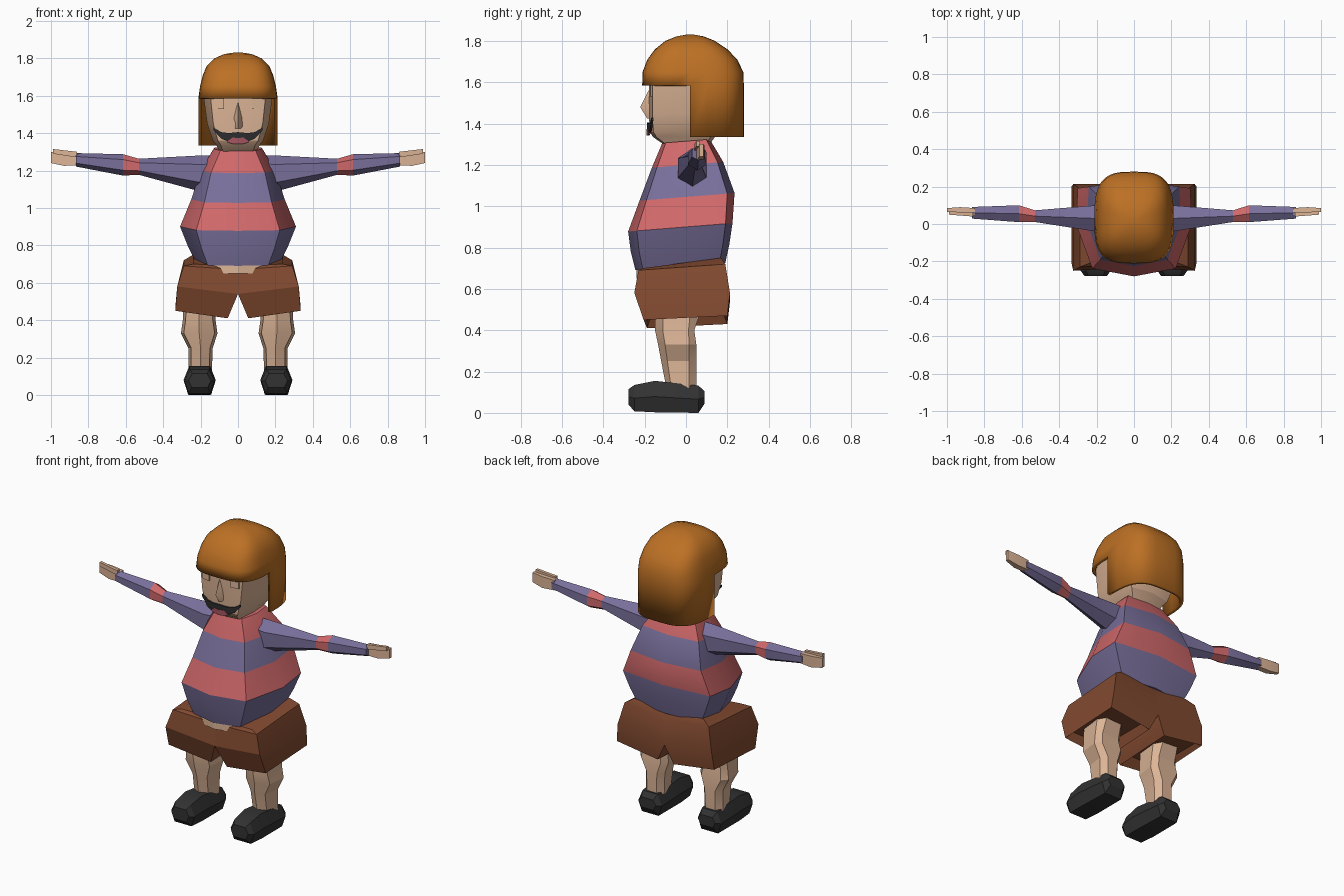
import bpy, bmesh, math

if "Cube" in bpy.data.objects:
    bpy.data.objects.remove(bpy.data.objects["Cube"])


def material(name, *srgb):
    lin = [((c / 255 + 0.055) / 1.055) ** 2.4 for c in srgb] + [1]
    m = bpy.data.materials.new(name)
    m.use_nodes = True
    m.diffuse_color = lin
    bsdf = next(n for n in m.node_tree.nodes if n.type == "BSDF_PRINCIPLED")
    bsdf.inputs["Base Color"].default_value = lin
    return m


skin = material("skin", 220, 180, 150)
purple = material("purple knit", 120, 111, 154)
red = material("red knit", 208, 104, 106)
brown = material("brown cloth", 130, 74, 48)
ginger = material("ginger hair", 188, 112, 36)
black = material("black leather", 50, 50, 50)
dark = material("dark whiskers", 45, 45, 47)
pink = material("pink lips", 165, 85, 95)


def finish(name, bm, mats, angle=25):
    bmesh.ops.recalc_face_normals(bm, faces=bm.faces)
    me = bpy.data.meshes.new(name)
    bm.to_mesh(me)
    bm.free()
    for m in mats:
        me.materials.append(m)
    ob = bpy.data.objects.new(name, me)
    bpy.context.collection.objects.link(ob)
    bpy.ops.object.select_all(action="DESELECT")
    ob.select_set(True)
    bpy.context.view_layer.objects.active = ob
    bpy.ops.object.shade_smooth_by_angle(angle=math.radians(angle))
    return ob


def loft(name, rings, mats, bands=None, angle=25):
    """Skin closed rings of points; bands gives a material index per segment."""
    bm = bmesh.new()
    rows = [[bm.verts.new(p) for p in r] for r in rings]
    n = len(rows[0])
    for k, (a, b) in enumerate(zip(rows, rows[1:])):
        for i in range(n):
            j = (i + 1) % n
            f = bm.faces.new((a[i], a[j], b[j], b[i]))
            f.material_index = bands[k] if bands else 0
    bm.faces.new(rows[0])
    f = bm.faces.new(rows[-1])
    f.material_index = bands[-1] if bands else 0
    return finish(name, bm, mats, angle)


def body_ring(z, w, yf, yb, corner=0.72, front=0.85, tilt=0.0):
    half = [(corner * w, front * yf), (w, 0), (0.97 * w, 0.85 * yb)]
    pts = [(0, yf)] + half + [(0, yb)] + [(-x, y) for x, y in reversed(half)]
    return [(x, y, z + tilt * y) for x, y in pts]


# Striped jumper
jumper = [(0.71, 0.225, -0.245, 0.19), (0.80, 0.27, -0.267, 0.21),
          (0.90, 0.31, -0.28, 0.225), (1.045, 0.25, -0.225, 0.235),
          (1.20, 0.20, -0.165, 0.18), (1.315, 0.13, -0.115, 0.115)]
loft("jumper", [body_ring(*r, tilt=0.08) for r in jumper],
     [purple, red], [0, 0, 1, 0, 1])

# Strip of belly under the hem
loft("belly", [body_ring(z, 0.2, -0.24, 0.12) for z in (0.65, 0.72)], [skin])

# Head
head = [(1.28, 0.09, -0.08, 0.1), (1.335, 0.115, -0.16, 0.14),
        (1.36, 0.135, -0.175, 0.16), (1.45, 0.165, -0.18, 0.18),
        (1.6, 0.185, -0.18, 0.2), (1.72, 0.13, -0.12, 0.15)]
loft("head", [body_ring(*r, corner=0.8, front=0.9) for r in head], [skin])

# Nose
loft("nose", [[(-w, -0.165, z), (0, y, z), (w, -0.165, z)]
              for z, w, y in ((1.56, 0.01, -0.182), (1.48, 0.028, -0.222),
                              (1.425, 0.03, -0.188))], [skin])


# Plates that wrap the curved face, one column per x
def face_plate(name, columns, mat, y0):
    rings = []
    for x, top, bottom in columns:
        y = y0 + 0.16 * abs(x)
        rings.append([(x, y, top), (x, y, bottom),
                      (x, y + 0.009, bottom), (x, y + 0.009, top)])
    loft(name, rings, [mat])


def both_sides(columns):
    return [(-x, t, b) for x, t, b in columns if x] + columns[::-1]


face_plate("whiskers", both_sides([(0.13, 1.43, 1.415), (0.09, 1.405, 1.37),
                                   (0.05, 1.40, 1.355), (0, 1.405, 1.36)]), dark, -0.188)
face_plate("lips", both_sides([(0.055, 1.358, 1.35), (0.03, 1.376, 1.343),
                               (0, 1.374, 1.342)]), pink, -0.19)

# Bowl-cut hair: full cap above, curtain round the back below
STEPS = 40


def hair_ring(z, w, yf, yb):
    out = []
    for i in range(STEPS):
        t = math.tau * i / STEPS
        c, s = math.cos(t), math.sin(t)
        depth = yb - 0.02 if s > 0 else 0.02 - yf
        out.append((w * math.copysign(abs(c) ** 0.62, c),
                    0.02 + depth * math.copysign(abs(s) ** 0.62, s), z))
    return out


profile = [(1.335, 0.212, -0.21, 0.28), (1.585, 0.212, -0.212, 0.28),
           (1.65, 0.203, -0.21, 0.277), (1.71, 0.188, -0.187, 0.248),
           (1.76, 0.167, -0.15, 0.2), (1.80, 0.125, -0.1, 0.14),
           (1.822, 0.075, -0.045, 0.085), (1.83, 0.025, 0.0, 0.04)]
bm = bmesh.new()
rows = [[bm.verts.new(p) for p in hair_ring(*r)] for r in profile]
for k, (a, b) in enumerate(zip(rows, rows[1:])):
    for i in range(STEPS):
        j = (i + 1) % STEPS
        if k or i < STEPS // 2:
            bm.faces.new((a[i], a[j], b[j], b[i]))
bm.faces.new(rows[-1])
bmesh.ops.delete(bm, geom=[v for v in bm.verts if not v.link_faces], context="VERTS")
hair = finish("hair", bm, [ginger], 50)
shell = hair.modifiers.new("thickness", "SOLIDIFY")
shell.thickness = 0.02
shell.offset = -1


def arm_ring(x, zc, rz, yc, ry):
    return [(x, yc + ry * math.cos(math.pi * i / 3 + math.pi / 6),
             zc + rz * math.sin(math.pi * i / 3 + math.pi / 6)) for i in range(6)]


def box_ring_x(x, y0, y1, z0, z1):
    return [(x, y0, z0), (x, y1, z0), (x, y1, z1), (x, y0, z1)]


def shorts_ring(zi, zo, xi, xo, yf, yb, rise=0.0):
    return [(xi, 0.92 * yf, zi), (xo, yf, zo), (xo, yb, zo + rise), (xi, yb, zi + rise)]


def leg_ring(z, x0, x1, yf, yb):
    xm = (x0 + x1) / 2
    return [(xm, yf, z), (x1 - 0.015, yf * 0.75, z), (x1, yb * 0.3, z),
            (x1 - 0.03, yb, z), (x0 + 0.03, yb, z), (x0, yb * 0.3, z),
            (x0 + 0.015, yf * 0.75, z)]


def shoe_ring(y, w, z0, z1):
    xc, zm = 0.205, (z0 + z1) / 2
    return [(xc - 0.72 * w, y, z0), (xc + 0.72 * w, y, z0), (xc + w, y, zm),
            (xc + 0.65 * w, y, z1), (xc - 0.65 * w, y, z1), (xc - w, y, zm)]


# Paired parts
for side, s in (("left", 1), ("right", -1)):
    def pair(part, rings, mats, bands=None):
        flipped = [[(s * x, y, z) for x, y, z in r] for r in rings]
        loft(side + "_" + part, flipped, mats, bands)

    # Sleeve with a red elbow band
    pair("sleeve", [arm_ring(0.12, 1.19, 0.09, 0.03, 0.07),
                    arm_ring(0.21, 1.185, 0.095, 0.03, 0.08),
                    arm_ring(0.53, 1.22, 0.043, 0.042, 0.036),
                    arm_ring(0.615, 1.23, 0.057, 0.055, 0.052),
                    arm_ring(0.865, 1.257, 0.036, 0.06, 0.036)],
         [purple, red], [0, 0, 1, 0])

    # Hand and thumb
    pair("hand", [box_ring_x(0.85, 0.05, 0.085, 1.228, 1.29),
                  box_ring_x(0.93, 0.055, 0.09, 1.225, 1.295),
                  box_ring_x(1.0, 0.065, 0.085, 1.24, 1.3)], [skin])
    pair("thumb", [box_ring_x(0.86, 0.04, 0.06, 1.27, 1.3),
                   box_ring_x(0.99, 0.05, 0.068, 1.29, 1.315)], [skin])

    # Half of the shorts, with a recessed leg opening
    pair("shorts", [shorts_ring(0.69, 0.70, 0, 0.24, -0.21, 0.17, 0.05),
                    shorts_ring(0.67, 0.69, 0, 0.29, -0.23, 0.19, 0.03),
                    shorts_ring(0.54, 0.58, 0, 0.325, -0.25, 0.213),
                    shorts_ring(0.41, 0.45, 0.055, 0.335, -0.205, 0.2, 0.02),
                    shorts_ring(0.48, 0.49, 0.075, 0.31, -0.18, 0.18)], [brown])

    # Bare leg with knee and calf
    pair("leg", [leg_ring(0.50, 0.125, 0.29, -0.15, 0.075),
                 leg_ring(0.40, 0.12, 0.295, -0.15, 0.04),
                 leg_ring(0.33, 0.11, 0.305, -0.135, 0.05),
                 leg_ring(0.25, 0.135, 0.265, -0.12, 0.052),
                 leg_ring(0.12, 0.14, 0.265, -0.095, 0.05)], [skin])

    # Shoe
    pair("shoe", [shoe_ring(-0.278, 0.06, 0.04, 0.115),
                  shoe_ring(-0.25, 0.08, 0.008, 0.135),
                  shoe_ring(-0.15, 0.086, 0.003, 0.155),
                  shoe_ring(0.06, 0.08, 0.0, 0.132),
                  shoe_ring(0.09, 0.06, 0.045, 0.105)], [black])

    # Eye
    pair("eye", [box_ring_x(x, -0.18 + 0.16 * (x - 0.07), -0.172 + 0.16 * (x - 0.07),
                            1.53, 1.585) for x in (0.075, 0.125)], [skin])
